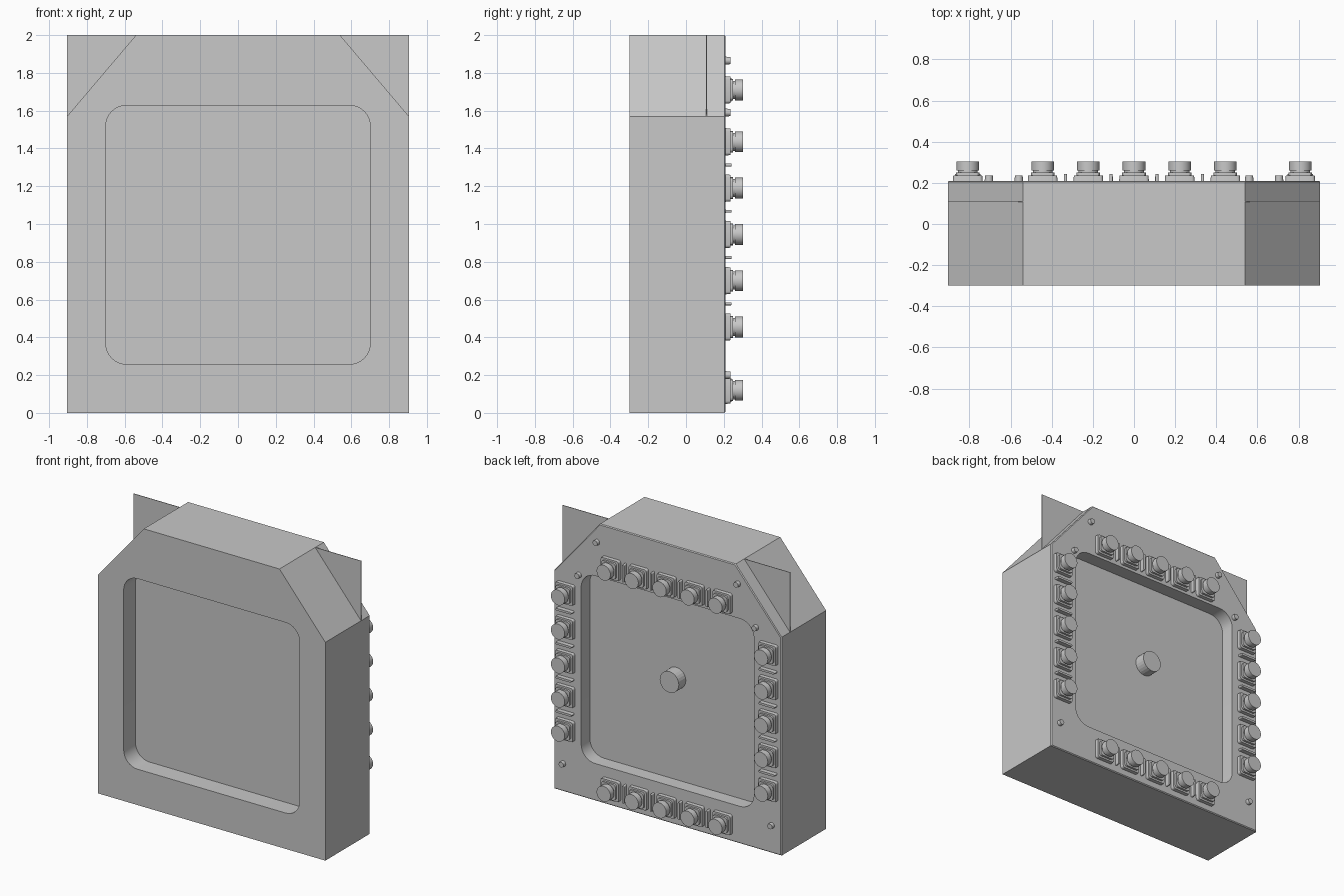
import bpy, bmesh, math
from mathutils import Matrix

cube = bpy.data.objects.get("Cube")
if cube:
    bpy.data.objects.remove(cube, do_unlink=True)

# Single plain grey
GREY = (0.58, 0.58, 0.58, 1)
grey = bpy.data.materials.new("plain grey")
grey.use_nodes = True
grey.diffuse_color = GREY
grey.node_tree.nodes["Principled BSDF"].inputs["Base Color"].default_value = GREY

BACK = 0.21      # rear face of the housing
SHEET = 0.11     # floor of the rear recess


def circle(r, n=32):
    return [(r * math.cos(2 * math.pi * i / n), r * math.sin(2 * math.pi * i / n)) for i in range(n)]


def rounded(w, h, r, n=6, cz=0):
    """Rounded rectangle outline in x and z."""
    pts = []
    for k, (sx, sz) in enumerate([(1, 1), (-1, 1), (-1, -1), (1, -1)]):
        for i in range(n + 1):
            a = (k + i / n) * math.pi / 2
            pts.append((sx * (w / 2 - r) + r * math.cos(a), cz + sz * (h / 2 - r) + r * math.sin(a)))
    return pts


def make_mesh(name, layers, smooth=True):
    """Stack of prisms along y, each layer (outline, y start, y end, end scale)."""
    bm = bmesh.new()
    for outline, y0, y1, s in layers:
        a = [bm.verts.new((x, y0, z)) for x, z in outline]
        b = [bm.verts.new((x * s, y1, z * s)) for x, z in outline]
        bm.faces.new(a)
        bm.faces.new(b)
        for i in range(len(a)):
            j = (i + 1) % len(a)
            bm.faces.new((a[i], a[j], b[j], b[i]))
    bmesh.ops.recalc_face_normals(bm, faces=bm.faces)
    me = bpy.data.meshes.new(name)
    bm.to_mesh(me)
    bm.free()
    me.materials.append(grey)
    if smooth:
        me.shade_smooth()
        me.set_sharp_from_angle(angle=math.radians(30))
    return me


def place(name, me, x=0, z=0, turn=0):
    ob = bpy.data.objects.new(name, me)
    bpy.context.collection.objects.link(ob)
    ob.matrix_world = Matrix.Translation((x, 0, z)) @ Matrix.Rotation(turn, 4, 'Y')
    return ob


# Housing with clipped top corners and a fine bevel round the rear edge
half = [(0.905, 0), (0.905, 1.57), (0.54, 2)]
outline = half + [(-x, z) for x, z in reversed(half)]
housing_mesh = make_mesh("housing", [(outline, -0.3, BACK, 1)], smooth=False)
bm = bmesh.new()
bm.from_mesh(housing_mesh)
rear = [e for e in bm.edges if all(v.co.y > BACK - 0.001 for v in e.verts)]
bmesh.ops.bevel(bm, geom=rear, offset=0.006, segments=1, affect='EDGES')
bm.to_mesh(housing_mesh)
bm.free()
housing = place("housing", housing_mesh)

# Front and rear recesses
for label, w, h, y0, y1 in [("front", 1.4, 1.37, -0.4, -0.165), ("rear", 1.375, 1.35, SHEET - 0.002, 0.4)]:
    cutter = place(label + "_cutter", make_mesh("cutter", [(rounded(w, h, 0.11, 8, 0.943), y0, y1, 1)], False))
    cutter.hide_render = True
    mod = housing.modifiers.new(label + "_recess", 'BOOLEAN')
    mod.object = cutter
    mod.solver = 'EXACT'
    bpy.context.view_layer.objects.active = housing
    bpy.ops.object.modifier_apply(modifier=mod.name)
    bpy.data.objects.remove(cutter, do_unlink=True)
housing.data.shade_smooth()
housing.data.set_sharp_from_angle(angle=math.radians(30))

# Full-size sheet whose corners show past the clipped corners
sheet = [(-0.904, 0.002), (0.904, 0.002), (0.904, 2), (-0.904, 2)]
place("backing_sheet", make_mesh("backing_sheet", [(sheet, SHEET - 0.004, SHEET, 1)], False))

# Faceted centre knob
place("centre_knob", make_mesh("centre_knob", [(circle(0.076, 24), SHEET - 0.001, SHEET + 0.08, 1)], False), 0, 1)

# Push button: stepped square base, neck and round cap
button = make_mesh("button", [
    (rounded(0.145, 0.145, 0.015, 3), BACK - 0.002, 0.235, 0.97),
    (rounded(0.115, 0.115, 0.02, 3), 0.235, 0.25, 1),
    (circle(0.048), 0.25, 0.26, 1),
    (circle(0.055), 0.26, 0.303, 1)])
bar = make_mesh("divider_bar", [(rounded(0.13, 0.016, 0.007, 4), BACK - 0.002, 0.242, 0.95)])
screw = make_mesh("screw", [(circle(0.021, 16), BACK - 0.002, 0.235, 0.9)])

STEP_X, STEP_Z, MID_Z = 0.222, 0.245, 0.945
for i in range(-2, 3):
    for label, z in (("top", 1.71), ("bottom", 0.12)):
        place(label + "_button", button, i * STEP_X, z)
    for label, x in (("left", 0.808), ("right", -0.808)):
        place(label + "_button", button, x, MID_Z + i * STEP_Z)

# Divider bars midway between neighbouring buttons
for i in range(-2, 2):
    for label, z in (("top", 1.71), ("bottom", 0.12)):
        place(label + "_divider", bar, (i + 0.5) * STEP_X, z, math.pi / 2)
    for label, x in (("left", 0.808), ("right", -0.808)):
        place(label + "_divider", bar, x, MID_Z + (i + 0.5) * STEP_Z)

# Corner screws
for side in (1, -1):
    for x, z in ((0.56, 1.865), (0.705, 1.59), (0.83, 0.2)):
        place("corner_screw", screw, side * x, z)
